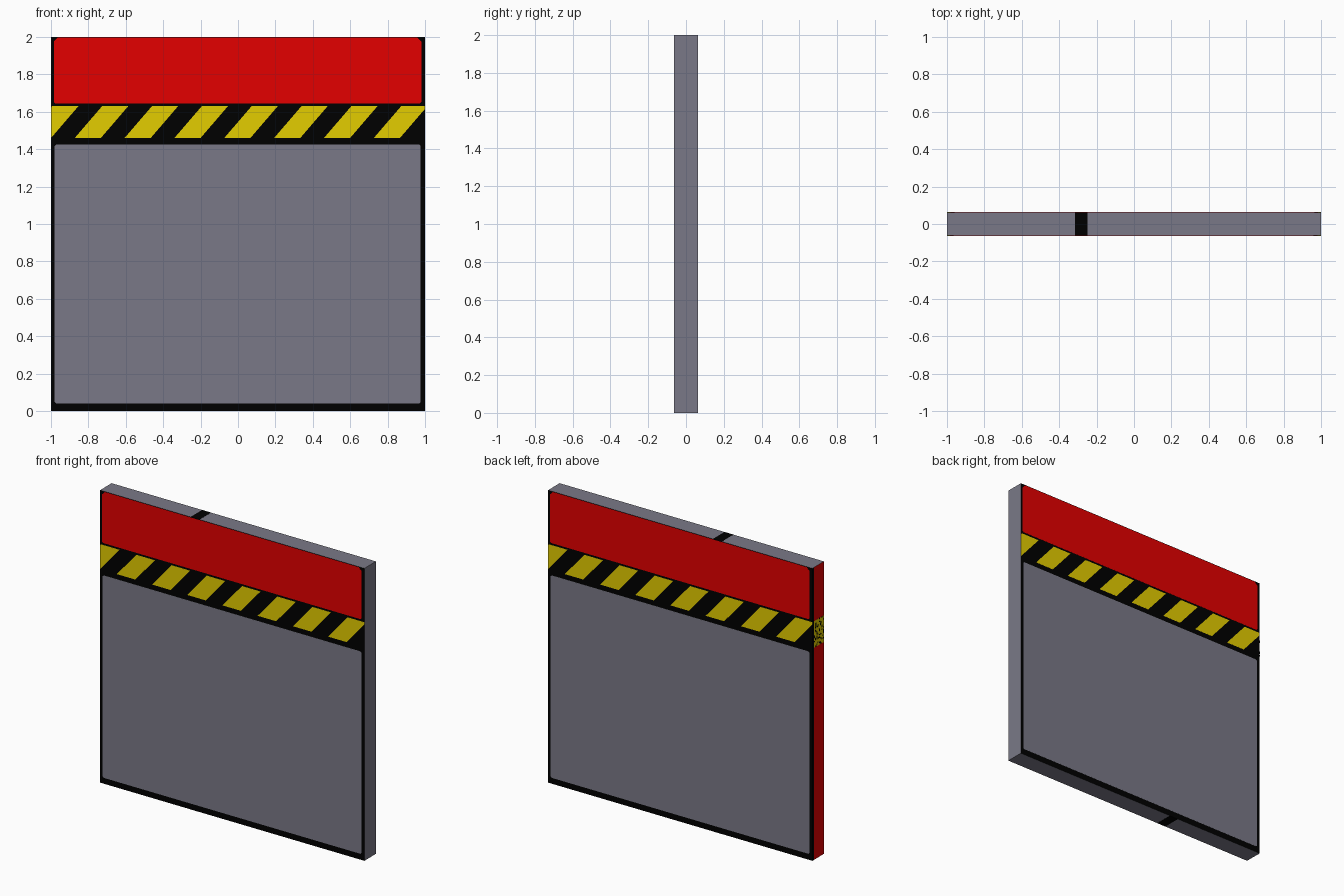
import bpy, bmesh, math, random
from mathutils import Matrix

if "Cube" in bpy.data.objects:
    bpy.data.objects.remove(bpy.data.objects["Cube"])

random.seed(4)
HY = 0.0625      # half thickness of the panel
T = 0.0005       # thickness of painted plates


def mat(name, rgb):
    m = bpy.data.materials.new(name)
    m.diffuse_color = (*rgb, 1)
    m.use_nodes = True
    m.node_tree.nodes["Principled BSDF"].inputs["Base Color"].default_value = m.diffuse_color
    return m


GREY = mat("slate_grey", (0.195, 0.191, 0.242))
RED = mat("signal_red", (0.776, 0.0, 0.0))
YELLOW = mat("hazard_yellow", (0.776, 0.611, 0.0))
BLACK = mat("near_black", (0.0, 0.0, 0.0))

FRONT = Matrix.Translation((0, -HY, 0)) @ Matrix.Rotation(math.pi / 2, 4, 'X')
BACK = Matrix.Rotation(math.pi, 4, 'Z') @ FRONT
# local x runs along -y, local y along z
LEFT = Matrix.Translation((-1, 0, 0)) @ Matrix.Rotation(-math.pi / 2, 4, 'Z') @ Matrix.Rotation(math.pi / 2, 4, 'X')
TOP = Matrix.Translation((0, 0, 2))
BOTTOM = Matrix.Rotation(math.pi, 4, 'X')


def plates(name, polys, material, frame, thick=T):
    """Thin plates from flat outlines, trimmed to the panel's width."""
    bm = bmesh.new()
    for poly in polys:
        bm.faces.new([bm.verts.new((x, y, 0)) for x, y in poly])
    for s in (-1, 1):
        bmesh.ops.bisect_plane(bm, geom=bm.verts[:] + bm.edges[:] + bm.faces[:],
                               plane_co=(s, 0, 0), plane_no=(s, 0, 0), clear_outer=True)
    ext = bmesh.ops.extrude_face_region(bm, geom=bm.faces[:], use_keep_orig=True)
    for v in ext["geom"]:
        if isinstance(v, bmesh.types.BMVert):
            v.co.z = thick
    bmesh.ops.recalc_face_normals(bm, faces=bm.faces[:])
    bm.transform(frame)
    me = bpy.data.meshes.new(name)
    bm.to_mesh(me)
    bm.free()
    me.materials.append(material)
    ob = bpy.data.objects.new(name, me)
    bpy.context.collection.objects.link(ob)


def rect(x0, x1, y0, y1, top=0.0, low=0.0):
    """Rectangle, optionally with cut corners."""
    if not top:
        return [(x0, y0), (x1, y0), (x1, y1), (x0, y1)]
    return [(x0 + low, y0), (x1 - low, y0), (x1, y0 + low), (x1, y1 - top),
            (x1 - top, y1), (x0 + top, y1), (x0, y1 - top), (x0, y0 + low)]


# Panel core: coloured by face direction
bm = bmesh.new()
bmesh.ops.create_cube(bm, size=1, matrix=Matrix.Translation((0, 0, 1)) @ Matrix.Diagonal((2, 2 * HY, 2, 1)))
bm.normal_update()
for f in bm.faces:
    f.material_index = 2 if abs(f.normal.y) > 0.5 else 1 if f.normal.x < -0.5 else 0
me = bpy.data.meshes.new("panel_core")
bm.to_mesh(me)
bm.free()
for m in (GREY, RED, BLACK):
    me.materials.append(m)
bpy.context.collection.objects.link(bpy.data.objects.new("panel_core", me))

# Painted panels and slanted hazard stripes on both broad sides
stripes = []
for k in range(-1, 7):
    x = -0.873 + 0.2665 * k
    stripes.append([(x, 1.46), (x + 0.14, 1.46), (x + 0.288, 1.632), (x + 0.148, 1.632)])
for side, frame in (("front", FRONT), ("back", BACK)):
    plates(side + "_red_panel", [rect(-0.985, 0.98, 1.645, 1.997, 0.022, 0.008)], RED, frame)
    plates(side + "_grey_panel", [rect(-0.98, 0.977, 0.04, 1.425, 0.008, 0.008)], GREY, frame)
    plates(side + "_hazard_stripes", stripes, YELLOW, frame)

# Left edge: finely speckled yellow band and a thin dark seam
plates("left_edge_yellow_band", [rect(-HY, HY, 1.45, 1.632)], YELLOW, LEFT)
specks = []
for i in range(14):
    for j in range(20):
        if random.random() < 0.18:
            a, b = -HY + i * HY / 7, 1.45 + j * 0.0091
            specks.append(rect(a, a + HY / 7, b, b + 0.0091))
plates("left_edge_specks", specks, BLACK, LEFT, 2 * T)
plates("left_edge_seam", [rect(-HY, -HY + 0.016, 0, 2)], BLACK, LEFT, 1.5 * T)

# Black band across the top and bottom edges
plates("top_band", [rect(-0.315, -0.248, -HY, HY)], BLACK, TOP)
plates("bottom_band", [rect(-0.315, -0.248, -HY, HY)], BLACK, BOTTOM)
